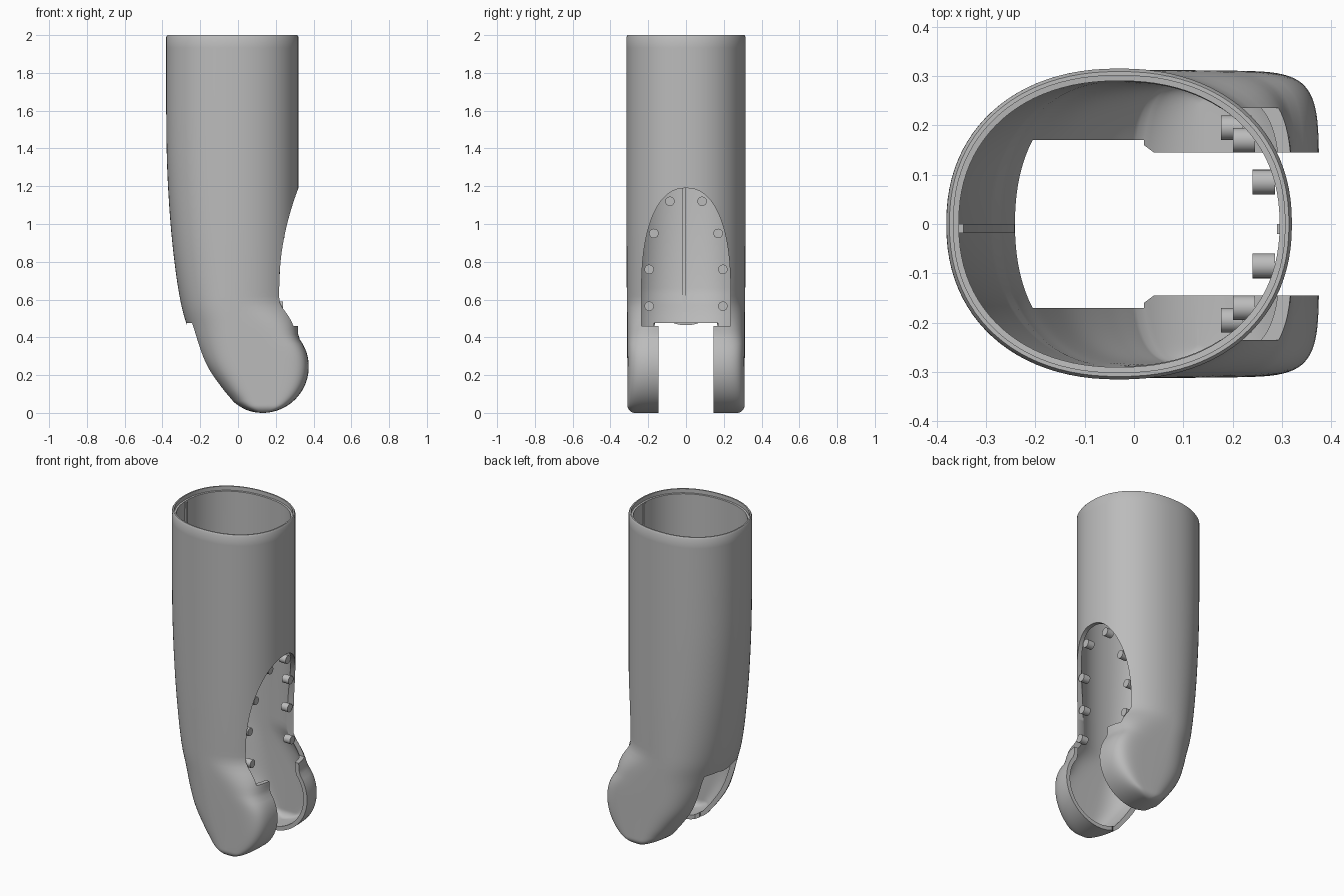
import bpy, bmesh, math
from mathutils import Vector

if "Cube" in bpy.data.objects:
    bpy.data.objects.remove(bpy.data.objects["Cube"])

TOP, WALL = 2.0, 0.025
LUG_X, LUG_R = 0.13, 0.245
SEGMENTS = 96

grey = bpy.data.materials.new("plain_grey")
grey.use_nodes = True
colour = (0.5, 0.5, 0.5, 1)
grey.diffuse_color = colour
grey.node_tree.nodes["Principled BSDF"].inputs["Base Color"].default_value = colour


def smooth(t):
    t = min(max(t, 0), 1)
    return t * t * (3 - 2 * t)


# Rear edge of the sleeve as (height, x)
REAR = [(.06, -.03), (.13, -.09), (.24, -.17), (.35, -.225), (.47, -.272),
        (.57, -.3), (.75, -.33), (1, -.357), (1.3, -.375), (1.6, -.38), (2, -.38)]


def rear_x(z):
    def slope(k):
        a, b = REAR[max(k - 1, 0)], REAR[min(k + 1, len(REAR) - 1)]
        return (b[1] - a[1]) / (b[0] - a[0])
    i = 0
    while i < len(REAR) - 2 and z > REAR[i + 1][0]:
        i += 1
    (z0, x0), (z1, x1) = REAR[i], REAR[i + 1]
    h = z1 - z0
    t = (z - z0) / h
    s = smooth(t)
    return (x0 * (1 - s) + x1 * s + h * slope(i) * t * (1 - t) ** 2
            - h * slope(i + 1) * t * t * (1 - t))


def ring(z, inset):
    """Oval section at a height, blending into the square lug section."""
    r = LUG_R - inset
    reach = math.sqrt(max(r * r - (z - LUG_R) ** 2, 0))
    xc = -.03 + (LUG_X + .03) * smooth((.6 - z) / .6)
    front = LUG_X + reach
    if z > LUG_R:
        front = max(front, .32 - inset)
    rear = LUG_X - reach if z < REAR[0][0] else rear_x(z) + inset * (1.3 if z < .6 else 1)
    half = .31 + .005 * smooth(z) - inset
    edge, low = .04, z - inset
    if low < edge:
        half -= edge - math.sqrt(max(edge ** 2 - (edge - low) ** 2, 0))
    n_front = 2.2 + 4.5 * smooth((.6 - z) / .3)
    n_rear = 2.2 + 1.3 * smooth((.5 - z) / .4)
    pts = []
    for k in range(SEGMENTS):
        a = math.tau * k / SEGMENTS
        c, s = math.cos(a), math.sin(a)
        n = n_front if c > 0 else n_rear
        span = max(front - xc, .004) if c > 0 else max(xc - rear, .004)
        x = xc + math.copysign(span * abs(c) ** (2 / n), c)
        y = math.copysign(half * abs(s) ** (2 / n), s)
        pts.append((x, y, z))
    return pts


def finish(name, bm):
    bmesh.ops.recalc_face_normals(bm, faces=bm.faces)
    mesh = bpy.data.meshes.new(name)
    bm.to_mesh(mesh)
    bm.free()
    obj = bpy.data.objects.new(name, mesh)
    bpy.context.collection.objects.link(obj)
    mesh.materials.append(grey)
    return obj


def loft(name, rings):
    bm = bmesh.new()
    rows = [[bm.verts.new(p) for p in r] for r in rings]
    for a, b in zip(rows, rows[1:]):
        for k in range(len(a)):
            j = (k + 1) % len(a)
            bm.faces.new((a[k], a[j], b[j], b[k]))
    bm.faces.new(rows[0])
    bm.faces.new(rows[-1])
    return finish(name, bm)


def heights(start, end, count=70):
    return [start + (end - start) * (i / count) ** 2 for i in range(count + 1)]


def cut(obj, cutter, operation="DIFFERENCE"):
    mod = obj.modifiers.new("cut", "BOOLEAN")
    mod.operation, mod.solver, mod.object = operation, "EXACT", cutter
    bpy.context.view_layer.update()
    graph = bpy.context.evaluated_depsgraph_get()
    mesh = bpy.data.meshes.new_from_object(obj.evaluated_get(graph))
    obj.modifiers.clear()
    obj.data = mesh
    bpy.data.objects.remove(cutter)


def soften(obj):
    bpy.ops.object.select_all(action="DESELECT")
    obj.select_set(True)
    bpy.context.view_layer.objects.active = obj
    bpy.ops.object.shade_smooth_by_angle(angle=math.radians(32))


def arch(shrink, floor):
    """Prism in the shape of the arched front window."""
    w, base, h, n = .235 - shrink, .65, .54 - shrink, 2.3
    outline = [(-w, floor), (w, floor)]
    for k in range(41):
        a = math.pi * k / 40
        c, s = math.cos(a), math.sin(a)
        outline.append((math.copysign(w * abs(c) ** (2 / n), c), base + h * abs(s) ** (2 / n)))
    return loft("window_cutter", [[(x, y, z) for y, z in outline] for x in (.05, .6)])


def gap():
    """Prism for the slot between the two lugs, open underneath."""
    side = [(.6, .145), (.04, .145), (.02, .16), (.02, .17)]
    for k in range(9):
        a = math.pi / 2 * (1 + k / 8)
        side.append((-.22 + .05 * math.cos(a), .12 + .05 * math.sin(a)))
    outline = side + [(x, -y) for x, y in reversed(side)]
    return loft("gap_cutter", [[(x, y, z) for x, y in outline] for z in (-.1, .475)])


# Hollow sleeve with a stepped rim and two cupped lugs
outer = [ring(z, 0) for z in heights(0, TOP - .01)] + [ring(TOP, .006)]
rim = [ring(TOP, .014), ring(TOP - .025, .014)]
inner = [ring(z, WALL) for z in reversed(heights(WALL, TOP - .026))]
sleeve = loft("sleeve", outer + rim + inner)
cut(sleeve, arch(0, .46))
cut(sleeve, gap())
soften(sleeve)

# Recessed flange just behind the window edge
band = heights(.465, 1.24, 40)
flange = loft("window_flange", [ring(z, WALL - .003) for z in band]
              + [ring(z, WALL + .013) for z in reversed(band)])
cut(flange, arch(-.012, .45), "INTERSECT")
cut(flange, arch(.03, .4))
soften(flange)

# Round bosses spaced along the flange, mirrored
for y, z in [(.085, 1.12), (.17, .95), (.195, .76), (.195, .565)]:
    wall_x = max(p[0] for p in ring(z, WALL) if abs(p[1]) >= y - .008)
    for side, label in ((1, "back"), (-1, "front")):
        bm = bmesh.new()
        bmesh.ops.create_cone(bm, cap_ends=True, segments=24, radius1=.025, radius2=.025, depth=.045)
        for v in bm.verts:
            v.co = Vector((v.co.z + wall_x - .022, v.co.x + side * y, v.co.y + z))
        soften(finish("boss_" + label, bm))

# Thin ribs running down the inside of the rear and front walls
rows = []
for z in [.485 + (TOP - .515) * i / 30 for i in range(31)]:
    x = rear_x(z) + WALL
    rows.append([(x - .01, -.018, z), (x + .01, -.018, z), (x + .01, 0, z), (x - .01, 0, z)])
loft("rear_rib", rows)
loft("front_rib", [[(.29, -.02, z), (.3, -.02, z), (.3, 0, z), (.29, 0, z)] for z in (1.2, TOP - .03)])
